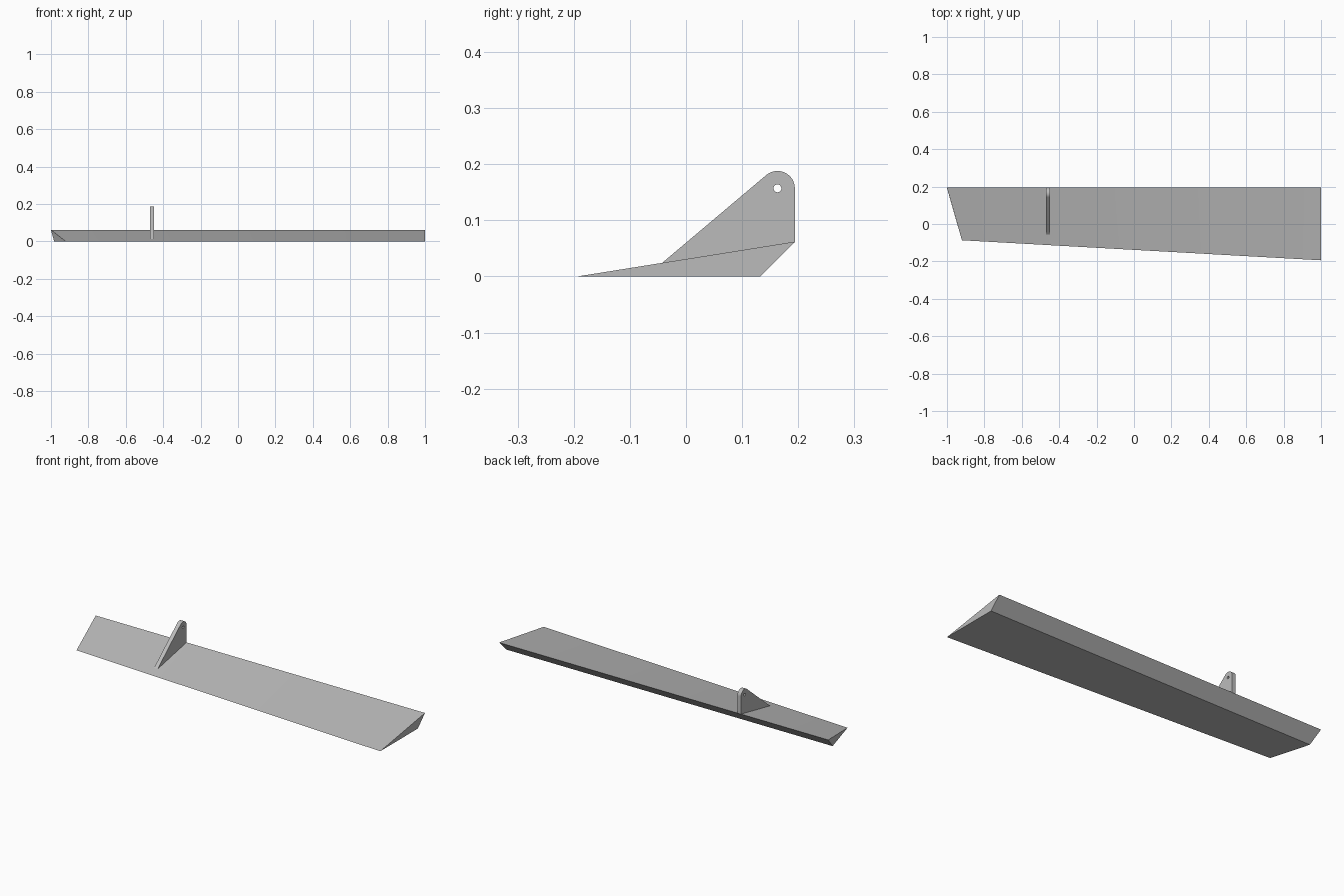
import bpy
import bmesh
import math
from mathutils import Vector

cube = bpy.data.objects.get("Cube")
if cube:
    bpy.data.objects.remove(cube, do_unlink=True)

steel = bpy.data.materials.new("plain_grey")
steel.use_nodes = True
GREY = (0.5, 0.5, 0.5, 1)
steel.diffuse_color = GREY
steel.node_tree.nodes["Principled BSDF"].inputs["Base Color"].default_value = GREY


def finish(name, bm):
    """Turn a bmesh into a shaded, coloured object."""
    bmesh.ops.recalc_face_normals(bm, faces=bm.faces)
    mesh = bpy.data.meshes.new(name)
    bm.to_mesh(mesh)
    bm.free()
    mesh.materials.append(steel)
    obj = bpy.data.objects.new(name, mesh)
    bpy.context.collection.objects.link(obj)
    bpy.ops.object.select_all(action='DESELECT')
    obj.select_set(True)
    bpy.context.view_layer.objects.active = obj
    bpy.ops.object.shade_smooth_by_angle(angle=math.radians(30))
    return obj


# Tapered wedge blade: loft from the slanted narrow end to the square wide end
# Section corners: front tip, lower back, upper back
narrow_end = [Vector(p) for p in ((-0.92, -0.087, 0), (-0.983, 0.132, 0), (-1, 0.194, 0.062))]
wide_end = [Vector(p) for p in ((1, -0.194, 0), (1, 0.132, 0), (1, 0.194, 0.062))]
STEPS = 12
bm = bmesh.new()
rings = [[bm.verts.new(a.lerp(b, i / STEPS)) for a, b in zip(narrow_end, wide_end)]
         for i in range(STEPS + 1)]
for r, s in zip(rings, rings[1:]):
    for k in range(3):
        n = (k + 1) % 3
        bm.faces.new((r[k], r[n], s[n], s[k]))
bm.faces.new(rings[0])
bm.faces.new(rings[-1])
finish("wedge_blade", bm)

# Upright lug: sloped front, rounded top and a pin hole
CY, CZ, R, HOLE = 0.163, 0.157, 0.031, 0.007
X0, X1 = -0.47, -0.448
slope = math.atan2(0.642, 0.767)
arc = [(CY + R * math.cos(a), CZ + R * math.sin(a))
       for a in (i / 16 * (slope + math.pi / 2) for i in range(17))]
outline = [(-0.057, 0.012), (CY + R, 0.061)] + arc
hole = [(CY + HOLE * math.cos(i * math.tau / 24), CZ + HOLE * math.sin(i * math.tau / 24))
        for i in range(24)]

bm = bmesh.new()
edges = []
for loop in (outline, hole):
    vs = [bm.verts.new((X0, y, z)) for y, z in loop]
    edges += [bm.edges.new((v, vs[(i + 1) % len(vs)])) for i, v in enumerate(vs)]
bmesh.ops.triangle_fill(bm, edges=edges, use_beauty=True)
side = bmesh.ops.extrude_face_region(bm, geom=bm.faces[:], use_keep_orig=True)
moved = [g for g in side["geom"] if isinstance(g, bmesh.types.BMVert)]
bmesh.ops.translate(bm, verts=moved, vec=(X1 - X0, 0, 0))
finish("pin_lug", bm)
